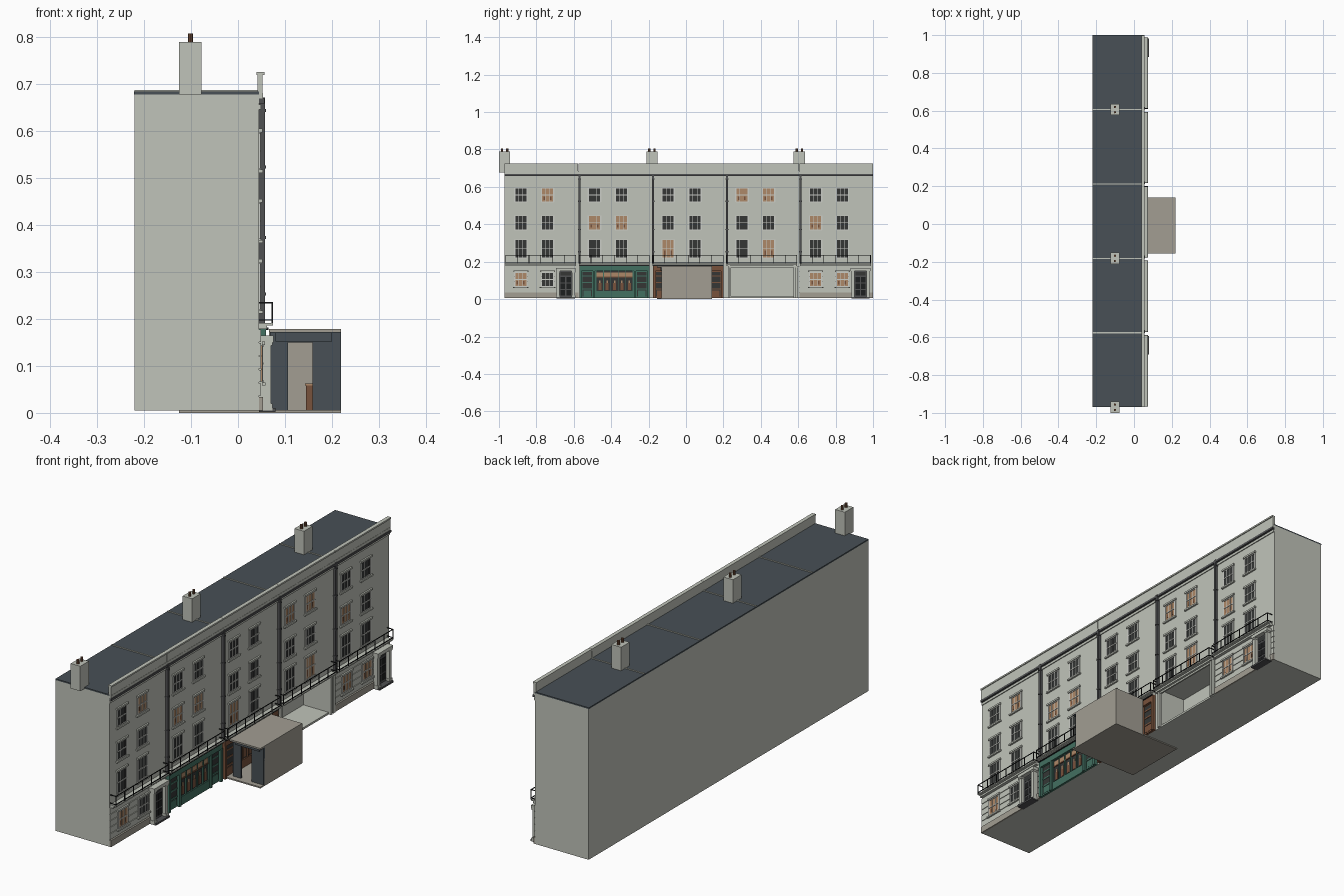
import bpy
import bmesh
from mathutils import Matrix, Vector

cube = bpy.data.objects.get("Cube")
if cube:
    bpy.data.objects.remove(cube, do_unlink=True)

COLOURS = {
    "pale stone": (0.53, 0.55, 0.49),
    "warm grey": (0.36, 0.34, 0.29),
    "slate": (0.065, 0.08, 0.092),
    "black iron": (0.012, 0.013, 0.014),
    "dark glass": (0.035, 0.037, 0.036),
    "lit amber": (0.42, 0.25, 0.14),
    "shop green": (0.055, 0.16, 0.12),
    "timber brown": (0.19, 0.085, 0.045),
    "frame white": (0.6, 0.61, 0.57),
    "door grey": (0.08, 0.082, 0.085),
}
MATS = {}
for label, rgb in COLOURS.items():
    m = bpy.data.materials.new(label)
    m.use_nodes = True
    m.diffuse_color = (*rgb, 1)
    m.node_tree.nodes["Principled BSDF"].inputs["Base Color"].default_value = (*rgb, 1)
    MATS[label] = m
STONE, WARM, SLATE, IRON, GLASS, LIT, GREEN, BROWN, WHITE, DOOR = COLOURS


class Part:
    """Collects boxes into one named object."""

    def __init__(self, name):
        self.name, self.bm, self.mats = name, bmesh.new(), []

    def slot(self, mat):
        if mat not in self.mats:
            self.mats.append(mat)
        return self.mats.index(mat)

    def box(self, x, y, z, mat=STONE):
        lo, hi = Vector((x[0], y[0], z[0])), Vector((x[1], y[1], z[1]))
        mtx = Matrix.Translation((lo + hi) / 2) @ Matrix.Diagonal((*(hi - lo), 1))
        verts = bmesh.ops.create_cube(self.bm, size=1, matrix=mtx)["verts"]
        for f in {f for v in verts for f in v.link_faces}:
            f.material_index = self.slot(mat)

    def done(self):
        me = bpy.data.meshes.new(self.name)
        self.bm.to_mesh(me)
        self.bm.free()
        for mat in self.mats:
            me.materials.append(MATS[mat])
        ob = bpy.data.objects.new(self.name, me)
        bpy.context.collection.objects.link(ob)
        return ob


FACE, BACK, START, END, WIDTH = 0.045, -0.22, -0.97, 1.0, 0.394
starts = [START + WIDTH * i for i in range(5)]
ROOF = 0.677

# Main block, left open for the empty shop
body = Part("terrace_walls")
rec = (0.24, 0.575)
body.box((BACK, FACE), (START, END), (0.185, ROOF))
body.box((BACK, FACE), (START, rec[0]), (0.005, 0.185))
body.box((BACK, FACE), (rec[1], END), (0.005, 0.185))
body.box((BACK, -0.08), rec, (0.005, 0.185))
body.box((-0.08, FACE), rec, (0.005, 0.014))
body.done()

# Roof, party walls and parapet
roof = Part("slate_roof")
roof.box((BACK - 0.001, FACE), (START, END), (ROOF, 0.683), SLATE)
roof.done()
party = Part("roof_party_walls")
for s in starts[1:]:
    party.box((BACK, FACE), (s - 0.003, s + 0.003), (0.68, 0.686))
party.done()
parapet = Part("parapet")
for s in starts:
    parapet.box((0.041, 0.052), (s, s + WIDTH - 0.001), (ROOF, 0.718))
    parapet.box((0.039, 0.056), (s, s + WIDTH - 0.001), (0.718, 0.725))
parapet.done()
cornice = Part("cornice")
cornice.box((FACE, 0.049), (START, END), (0.645, 0.656))
cornice.box((FACE, 0.053), (START, END), (0.668, 0.68))
cornice.box((FACE, 0.056), (START, END), (0.658, 0.668), DOOR)
cornice.done()
pipes = Part("downpipes")
for s in starts[1:]:
    pipes.box((FACE, 0.057), (s + 0.001, s + 0.012), (0.19, 0.67), DOOR)
    for z in (0.25, 0.37, 0.52, 0.64):
        pipes.box((FACE, 0.059), (s - 0.001, s + 0.014), (z, z + 0.006), DOOR)
pipes.done()

# Chimneys with paired pots
for y in (START, -0.182, 0.606):
    stack = Part("chimney_stack")
    stack.box((-0.125, -0.078), (y - 0.03, y + 0.03), (ROOF, 0.788))
    stack.done()
    for dy in (-0.014, 0.014):
        bpy.ops.mesh.primitive_cylinder_add(vertices=10, radius=0.006, depth=0.018,
                                            location=(-0.101, y + dy, 0.797))
        pot = bpy.context.object
        pot.name = "chimney_pot"
        pot.data.materials.append(MATS[BROWN])


# Sash window with surround, sill and lintel
def window(part, y, z0, z1, lit, x=FACE):
    w = 0.033
    part.box((x - 0.002, x + 0.001), (y - w, y + w), (z0, z1), LIT if lit else GLASS)
    for d in (-w, -0.011, 0.011, w):
        t = 0.0035 if abs(d) == w else 0.0012
        part.box((x, x + 0.003), (y + d - t, y + d + t), (z0, z1), WHITE)
    mid = (z0 + z1) / 2
    for z, t in ((z0, 0.003), (mid, 0.002), (z1, 0.003)):
        part.box((x, x + 0.0035), (y - w, y + w), (z - t, z + t), WHITE)
    if lit:
        for d in (-0.018, 0.016):
            part.box((x, x + 0.0015), (y + d - 0.004, y + d + 0.004),
                     (z0 + 0.012, mid - 0.008), BROWN)
    part.box((x, x + 0.008), (y - w - 0.009, y + w + 0.009), (z0 - 0.009, z0 - 0.002))
    part.box((x, x + 0.007), (y - w - 0.007, y + w + 0.007), (z1 + 0.001, z1 + 0.009))


COLS = (0.087, 0.23)
ROWS = ((0.22, 0.318), (0.37, 0.446), (0.519, 0.595))
LIT_ROOMS = {(0, 2, 1), (1, 1, 0), (1, 1, 1), (2, 0, 0),
             (3, 2, 0), (3, 2, 1), (3, 0, 1), (4, 1, 0)}
for i, s in enumerate(starts):
    win = Part("sash_windows")
    for r, (z0, z1) in enumerate(ROWS):
        for c, off in enumerate(COLS):
            window(win, s + off, z0, z1, (i, r, c) in LIT_ROOMS)
    win.done()

# Balconies and iron railings
for s in starts:
    a, b = s + 0.004, s + WIDTH - 0.012
    slab = Part("balcony_slab")
    slab.box((FACE, 0.074), (a, b), (0.186, 0.191))
    slab.box((FACE, 0.062), (a, b), (0.178, 0.186))
    slab.done()
    rail = Part("balcony_railing")
    for z in (0.196, 0.233):
        rail.box((0.0715, 0.0745), (a, b), (z, z + 0.003), IRON)
        for y in (a, b - 0.003):
            rail.box((FACE, 0.074), (y, y + 0.003), (z, z + 0.003), IRON)
    for k in range(7):
        y = a + (b - a - 0.003) * k / 6
        rail.box((0.0715, 0.0745), (y, y + 0.003), (0.19, 0.236), IRON)
    rail.done()


# House ground floors: rusticated courses, windows, porch
def house_front(s, lits):
    wall = Part("rusticated_wall")
    wall.box((FACE, 0.053), (s, s + WIDTH), (0.005, 0.034), WARM)
    for k in range(5):
        z = 0.037 + k * 0.0285
        wall.box((FACE, 0.049), (s, s + WIDTH), (z, z + 0.026))
    wall.done()
    win = Part("ground_windows")
    for off, lit in zip(COLS, lits):
        window(win, s + off, 0.067, 0.143, lit, 0.0505)
    win.done()
    porch = Part("door_porch")
    a, b = s + 0.278, s + 0.376
    for y in (a, b - 0.016):
        porch.box((FACE, 0.07), (y, y + 0.016), (0.005, 0.15))
        porch.box((FACE, 0.073), (y - 0.002, y + 0.018), (0.005, 0.02))
        porch.box((FACE, 0.073), (y - 0.002, y + 0.018), (0.143, 0.15))
    porch.box((FACE, 0.075), (a - 0.004, b + 0.004), (0.15, 0.165))
    porch.box((FACE, 0.08), (a, b), (0.002, 0.01), DOOR)
    porch.done()
    door = Part("front_door")
    door.box((FACE, 0.054), (a + 0.016, b - 0.016), (0.01, 0.15), DOOR)
    door.box((FACE, 0.055), (a + 0.022, b - 0.022), (0.126, 0.145), GLASS)
    for z in (0.02, 0.055, 0.09):
        for y in (a + 0.022, a + 0.052):
            door.box((0.05, 0.056), (y, y + 0.024), (z, z + 0.028), IRON)
    door.done()


house_front(starts[0], (True, False))
house_front(starts[4], (True, True))


# Shopfronts: fascia, two glazed doors, display window
def shop_front(s, mat):
    shop = Part("shopfront")
    a, b = s + 0.006, s + WIDTH - 0.012
    shop.box((FACE, 0.048), (a, b), (0.005, 0.178), mat)
    shop.box((0.048, 0.06), (a, b), (0.15, 0.178), mat)
    shop.box((0.048, 0.065), (a, b), (0.176, 0.181), IRON)
    for y in (a, a + 0.072, b - 0.084, b - 0.012):
        shop.box((0.048, 0.061), (y, y + 0.012), (0.005, 0.152), mat)
    for y in (a + 0.016, b - 0.068):
        shop.box((0.048, 0.05), (y, y + 0.052), (0.008, 0.146), GLASS)
        for z in (0.008, 0.05, 0.085, 0.12):
            shop.box((0.048, 0.052), (y, y + 0.052), (z, z + 0.007), mat)
        shop.box((0.048, 0.053), (y + 0.006, y + 0.046), (0.015, 0.045), mat)
    p, q = a + 0.087, b - 0.087
    shop.box((0.048, 0.056), (p, q), (0.005, 0.042), mat)
    shop.box((0.048, 0.05), (p, q), (0.042, 0.15), GLASS)
    shop.box((0.05, 0.052), (p, q), (0.122, 0.142), LIT)
    shop.box((0.05, 0.054), (p, q), (0.116, 0.122), BROWN)
    for k in range(6):
        y = p + (q - p - 0.004) * k / 5
        shop.box((0.05, 0.056), (y, y + 0.004), (0.042, 0.15), mat)
        if k < 5:
            shop.box((0.05, 0.052), (y + 0.014, y + 0.03), (0.048, 0.085), BROWN)
            shop.box((0.05, 0.052), (y + 0.018, y + 0.026), (0.085, 0.1), LIT)
    shop.done()


shop_front(starts[1], GREEN)
shop_front(starts[2], BROWN)

# Empty shop surround
frame = Part("empty_shop_frame")
for y in (starts[3] + 0.012, rec[1], starts[4] - 0.012):
    frame.box((FACE, 0.056), (y, y + 0.012), (0.005, 0.178))
frame.box((FACE, 0.052), (starts[3] + 0.012, starts[4]), (0.17, 0.178))
frame.done()

# Projecting kiosk with open end
kiosk = Part("kiosk_shell")
kiosk.box((-0.125, 0.219), (-0.155, 0.14), (0, 0.006), WARM)
kiosk.box((0.066, 0.219), (-0.155, 0.14), (0.172, 0.178), WARM)
kiosk.box((0.212, 0.219), (-0.13, 0.14), (0.006, 0.172), WARM)
kiosk.box((0.066, 0.212), (0.133, 0.14), (0.006, 0.172), WARM)
kiosk.done()
front = Part("kiosk_front")
front.box((0.068, 0.106), (-0.132, -0.122), (0.006, 0.172), SLATE)
front.box((0.158, 0.219), (-0.132, -0.122), (0.006, 0.172), SLATE)
front.box((0.106, 0.158), (-0.132, -0.122), (0.15, 0.172), SLATE)
front.box((0.08, 0.2), (-0.137, -0.132), (0.152, 0.172), SLATE)
front.box((0.068, 0.219), (-0.154, -0.132), (0.17, 0.173), SLATE)
front.done()
counter = Part("kiosk_counter")
counter.box((0.145, 0.175), (-0.09, 0.1), (0.006, 0.058), BROWN)
counter.box((0.142, 0.178), (-0.092, 0.102), (0.058, 0.062), LIT)
counter.done()
